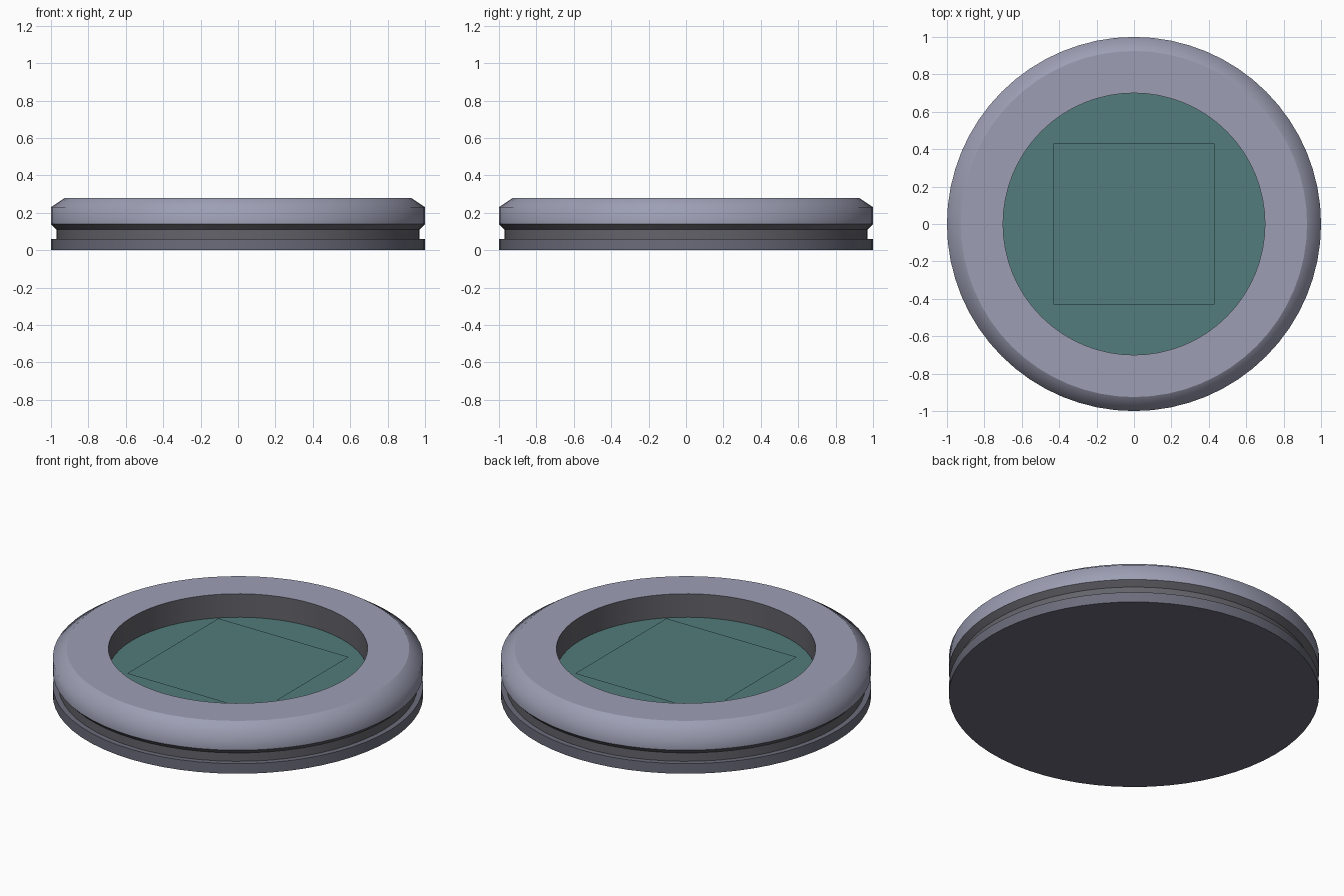
import bpy, bmesh, math

if "Cube" in bpy.data.objects:
    bpy.data.objects.remove(bpy.data.objects["Cube"])

SIDES = 64


def material(name, r, g, b):
    mat = bpy.data.materials.new(name)
    mat.diffuse_color = (r, g, b, 1)
    mat.use_nodes = True
    mat.node_tree.nodes["Principled BSDF"].inputs["Base Color"].default_value = mat.diffuse_color
    return mat


def finish(name, bm, mat):
    mesh = bpy.data.meshes.new(name)
    bm.to_mesh(mesh)
    bm.free()
    mesh.materials.append(mat)
    obj = bpy.data.objects.new(name, mesh)
    bpy.context.collection.objects.link(obj)
    return obj


def lathe(name, profile, mat, smooth_points=()):
    """Spin (radius, z) points round z; rings are sharp except at smooth_points."""
    bm = bmesh.new()
    rings = []
    for r, z in profile:
        if r == 0:
            rings.append([bm.verts.new((0, 0, z))] * SIDES)
        else:
            rings.append([bm.verts.new((r * math.cos(2 * math.pi * i / SIDES),
                                        r * math.sin(2 * math.pi * i / SIDES), z))
                          for i in range(SIDES)])
    for a, b in zip(rings, rings[1:]):
        for i in range(SIDES):
            j = (i + 1) % SIDES
            corners = list(dict.fromkeys((a[i], a[j], b[j], b[i])))
            bm.faces.new(corners).smooth = True
    for k, ring in enumerate(rings):
        if profile[k][0] == 0 or k in smooth_points:
            continue
        for i in range(SIDES):
            bm.edges.get((ring[i], ring[(i + 1) % SIDES])).smooth = False
    return finish(name, bm, mat)


silver = material("blue_grey", 0.335, 0.345, 0.455)
slate = material("dark_blue_grey", 0.15, 0.15, 0.20)
charcoal = material("charcoal", 0.125, 0.125, 0.145)
teal = material("teal", 0.085, 0.20, 0.20)

# Base flange
lathe("base", [(0, 0), (1, 0), (1, 0.06), (0.97, 0.06)], slate)

# Recessed groove and the flare above it
lathe("groove", [(0.97, 0.06), (0.97, 0.11), (1, 0.14)], charcoal)

# Bezel with rounded shoulder and flat top
lathe("bezel", [(1, 0.14), (1, 0.23), (0.925, 0.28), (0.70, 0.28)], silver,
      smooth_points=(1,))

# Inner wall of the well
lathe("well_wall", [(0.70, 0.28), (0.70, 0.14)], charcoal)

# Round dial closing the bottom of the well
lathe("dial", [(0.70, 0.14), (0, 0.14)], teal)

# Thin square screen just above the dial
bm = bmesh.new()
bmesh.ops.create_grid(bm, x_segments=1, y_segments=1, size=0.43)
screen = finish("screen", bm, teal)
screen.location.z = 0.18
